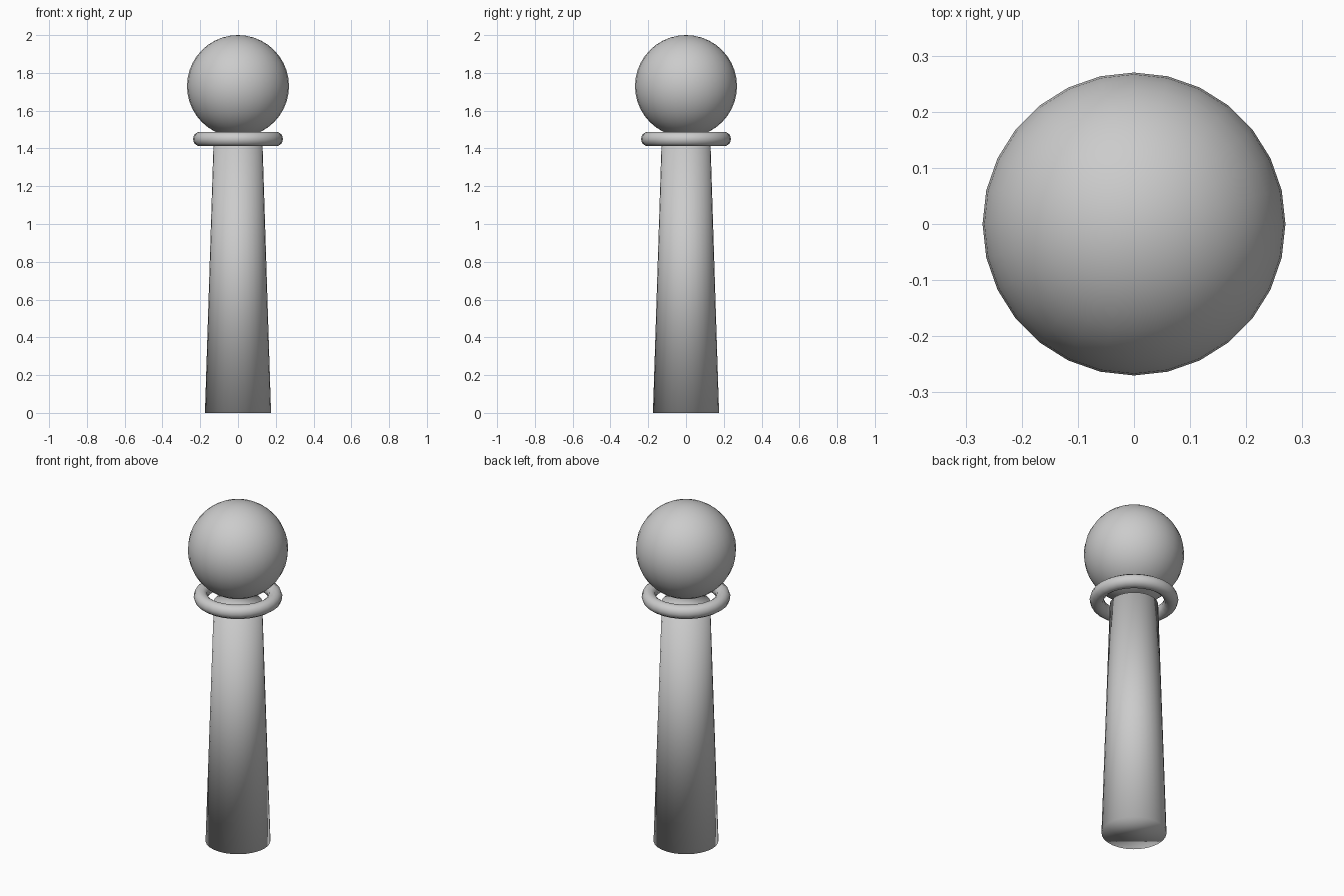
import bpy

default_cube = bpy.data.objects.get("Cube")
if default_cube:
    bpy.data.objects.remove(default_cube, do_unlink=True)

# Single plain grey
grey = bpy.data.materials.new("plain grey")
grey.use_nodes = True
colour = (0.6, 0.6, 0.6, 1.0)
grey.diffuse_color = colour
grey.node_tree.nodes["Principled BSDF"].inputs["Base Color"].default_value = colour


def finish(name):
    """Name, colour and smooth the newly added part."""
    part = bpy.context.object
    part.name = name
    part.data.materials.append(grey)
    bpy.ops.object.shade_smooth()
    return part


SIDES = 28
SHAFT_TOP = 1.42
HEAD_RADIUS = 0.27

# Tapered shaft, softly shaded over its end caps
bpy.ops.mesh.primitive_cone_add(vertices=SIDES, radius1=0.175, radius2=0.13,
                                depth=SHAFT_TOP, location=(0, 0, SHAFT_TOP / 2))
finish("shaft")

# Loose collar ring around the neck
bpy.ops.mesh.primitive_torus_add(major_segments=SIDES, minor_segments=10,
                                 major_radius=0.2, minor_radius=0.039,
                                 location=(0, 0, 1.45))
finish("collar_ring")

# Ball head
bpy.ops.mesh.primitive_uv_sphere_add(segments=SIDES, ring_count=20, radius=HEAD_RADIUS,
                                     location=(0, 0, 2 - HEAD_RADIUS))
finish("ball_head")
